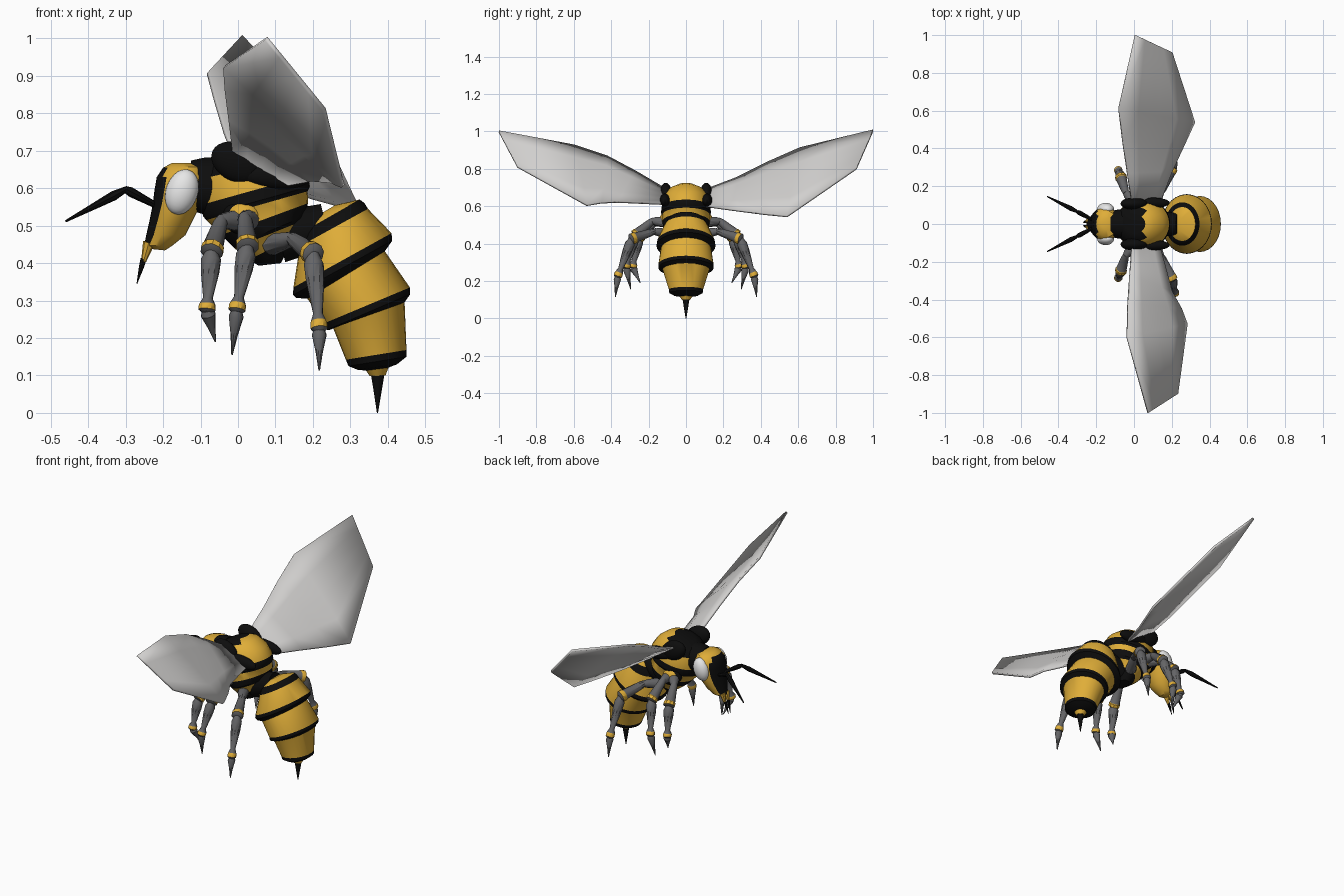
import bpy, bmesh, math
from mathutils import Vector, Matrix

if "Cube" in bpy.data.objects:
    bpy.data.objects.remove(bpy.data.objects["Cube"])


def material(name, r, g, b):
    m = bpy.data.materials.new(name)
    m.diffuse_color = (r, g, b, 1)
    m.use_nodes = True
    m.node_tree.nodes["Principled BSDF"].inputs["Base Color"].default_value = m.diffuse_color
    return m


MATS = [material("yellow", 0.74, 0.42, 0.04), material("black", 0.004, 0.004, 0.004),
        material("leg_grey", 0.13, 0.13, 0.135), material("wing_grey", 0.64, 0.63, 0.62),
        material("eye_white", 0.85, 0.85, 0.85)]
Y, K, G, W, E = range(5)


def finish(name, bm, angle=35):
    bmesh.ops.recalc_face_normals(bm, faces=bm.faces)
    me = bpy.data.meshes.new(name)
    bm.to_mesh(me)
    bm.free()
    for m in MATS:
        me.materials.append(m)
    me.shade_smooth()
    me.set_sharp_from_angle(angle=math.radians(angle))
    ob = bpy.data.objects.new(name, me)
    bpy.context.collection.objects.link(ob)
    return ob


def loft(name, rings, cols, n=28, rule=None, angle=35):
    """Skin rings given as (centre, u axis, v axis); one colour per section, caps take end colours."""
    bm = bmesh.new()
    loops = []
    for c, u, v in rings:
        loops.append([bm.verts.new(c + u * math.cos(2 * math.pi * i / n) + v * math.sin(2 * math.pi * i / n))
                      for i in range(n)])
    for a, b, col in zip(loops, loops[1:], cols):
        for i in range(n):
            j = (i + 1) % n
            bm.faces.new((a[i], a[j], b[j], b[i])).material_index = col
    bm.faces.new(loops[0]).material_index = cols[0]
    bm.faces.new(loops[-1]).material_index = cols[-1]
    bmesh.ops.recalc_face_normals(bm, faces=bm.faces)
    bm.normal_update()
    if rule:
        for f in bm.faces:
            f.material_index = rule(f)
    return finish(name, bm, angle)


def body(name, table, cols, **kw):
    """Rings given by their two ends in the side plane and a half width."""
    rings = [(Vector(((a + c) / 2, 0, (b + d) / 2)), Vector(((c - a) / 2, 0, (d - b) / 2)), Vector((0, h, 0)))
             for a, b, c, d, h in table]
    return loft(name, rings, cols, **kw)


def bone(name, a, b, profile, cols, n=10):
    """Turned part from a to b; profile holds (fraction, radius)."""
    a, b = Vector(a), Vector(b)
    d = b - a
    u = d.orthogonal().normalized()
    v = d.normalized().cross(u)
    return loft(name, [(a + d * t, u * r, v * r) for t, r in profile], cols, n=n)


def blob(name, loc, scale, tilt, col):
    """Ellipsoid tilted in the side plane."""
    bm = bmesh.new()
    mat = Matrix.Translation(loc) @ Matrix.Rotation(math.radians(tilt), 4, 'Y') @ Matrix.Diagonal((*scale, 1))
    bmesh.ops.create_uvsphere(bm, u_segments=24, v_segments=14, radius=1, matrix=mat)
    for f in bm.faces:
        f.material_index = col
    return finish(name, bm)


# Abdomen: stepped cones with black bands at the rims
body("abdomen", [
    (.20, .52, .26, .555, .04), (.185, .49, .325, .57, .09), (.172, .47, .338, .56, .105),
    (.165, .445, .347, .545, .115),
    (.148, .335, .410, .480, .155), (.147, .315, .412, .460, .158), (.156, .307, .398, .440, .148),
    (.185, .305, .392, .432, .135),
    (.232, .240, .459, .335, .148), (.238, .222, .460, .317, .148), (.246, .222, .450, .303, .138),
    (.254, .227, .445, .295, .125),
    (.288, .142, .450, .168, .092), (.295, .125, .450, .150, .090), (.320, .115, .425, .130, .065),
    (.342, .113, .402, .121, .034), (.352, .098, .394, .100, .022), (.358, .098, .388, .100, .016)],
    [Y, K, K, Y, K, K, K, Y, K, K, K, Y, K, K, K, Y, Y])
body("stinger", [(.355, .102, .391, .102, .019), (.362, .06, .384, .06, .012), (.371, 0, .374, 0, .002)], [K, K], n=14)

# Thorax with tilted bands and a black front collar
body("thorax", [
    (-.05, .685, .06, .725, .05), (-.08, .665, .105, .715, .09), (-.10, .625, .155, .68, .12),
    (-.10, .555, .187, .635, .13), (-.093, .525, .192, .605, .134), (-.085, .515, .186, .592, .127),
    (-.045, .475, .187, .56, .127), (-.015, .445, .178, .525, .12), (-.01, .44, .165, .51, .11),
    (.03, .41, .145, .465, .09), (.055, .393, .115, .40, .05)],
    [Y, Y, Y, K, K, Y, K, K, Y, K],
    rule=lambda f: K if f.calc_center_median().x < .05 and f.calc_center_median().z > .64 else f.material_index)
bone("neck", (-.13, 0, .61), (-.065, 0, .605), [(0, .065), (.5, .075), (1, .08)], [K, K], n=20)
bone("waist", (.11, 0, .47), (.235, 0, .50), [(0, .07), (1, .06)], [K], n=20)

# Head: teardrop with a black face
body("head", [
    (-.175, .668, -.115, .668, .03), (-.20, .655, -.088, .657, .068), (-.217, .63, -.078, .63, .088),
    (-.223, .595, -.083, .595, .096), (-.228, .555, -.10, .555, .09), (-.236, .515, -.12, .515, .077),
    (-.245, .475, -.14, .475, .056), (-.251, .447, -.175, .447, .04), (-.235, .438, -.195, .434, .02)],
    [Y] * 8, rule=lambda f: K if f.normal.x < -.72 and f.calc_center_median().z < .645 else Y)

for s, side in ((-1, "right"), (1, "left")):
    # Eyes, feelers and mouthparts
    blob("eye_" + side, (-.15, s * .078, .59), (.043, .034, .062), 18, E)
    root, knee, tip = (-.215, s * .02, .552), (-.30, s * .065, .597), (-.46, s * .146, .512)
    bone("feeler_base_" + side, root, knee, [(0, .008), (.85, .013), (1, .009)], [K, K], 8)
    bone("feeler_tip_" + side, knee, tip, [(-.03, .007), (.2, .013), (1, .003)], [K, K], 8)
    bone("mandible_" + side, (-.238, s * .018, .455), (-.252, s * .014, .405), [(0, .016), (1, .007)], [Y], 8)
    bone("fang_" + side, (-.252, s * .014, .412), (-.27, s * .008, .345), [(0, .008), (.3, .007), (1, .001)], [K, K], 8)

    # Wing mounts and leg sockets
    blob("wing_mount_" + side, (0, s * .108, .668), (.075, .032, .052), 25, K)
    blob("wing_mount_rear_" + side, (.095, s * .112, .632), (.095, .028, .034), 5, K)
    blob("socket_rim_" + side, (.015, s * .10, .525), (.056, .034, .05), 0, K)
    blob("socket_" + side, (.015, s * .108, .525), (.045, .036, .04), 0, Y)

    # Legs: hip, thigh, shin and claw with yellow rings at the joints
    legs = {
        "front": [(.0, .11, .515), (-.045, .17, .512), (-.07, .25, .432), (-.083, .285, .275), (-.06, .245, .19)],
        "middle": [(.03, .11, .515), (.018, .18, .52), (.025, .27, .445), (-.003, .32, .275), (-.016, .295, .155)],
        "rear": [(.09, .08, .45), (.145, .17, .465), (.20, .29, .425), (.217, .365, .225), (.217, .378, .113)]}
    for nm, pts in legs.items():
        p = [(x, s * y, z) for x, y, z in pts]
        tag = nm + "_" + side
        bone("hip_" + tag, p[0], p[1], [(0, .03), (.8, .022), (1.1, .014)], [G, G])
        bone("thigh_" + tag, p[1], p[2], [(-.1, .014), (.1, .02), (.85, .028), (.88, .031), (1.02, .031), (1.08, .018)],
             [G, G, Y, Y, G])
        bone("shin_" + tag, p[2], p[3], [(0, .016), (.14, .027), (.35, .025), (.8, .013), (.9, .021), (.93, .023),
             (1.0, .023), (1.04, .014)], [G, G, G, G, Y, Y, G])
        bone("claw_" + tag, p[3], p[4], [(0, .014), (.15, .02), (.55, .010), (1, .002)], [G, G, G])

# Wings: leading and trailing edge points from root to tip
wings = {
    "right": [((-.01, -.10, .685), (.13, -.10, .61)), ((-.022, -.27, .785), (.20, -.36, .622)),
              ((-.032, -.42, .865), (.25, -.45, .618)),
              ((-.036, -.60, .925), (.28, -.53, .605)), ((.075, -1.0, 1.0), (.23, -.90, .81))],
    "left": [((-.01, .10, .685), (.13, .10, .60)), ((-.035, .27, .75), (.20, .28, .575)),
             ((-.06, .44, .835), (.265, .42, .557)),
             ((-.08, .61, .91), (.32, .54, .545)), ((.008, 1.0, 1.005), (.20, .91, .80))]}
for side, stations in wings.items():
    bm = bmesh.new()
    rows = []
    for i, (a, b) in enumerate(stations):
        a, b = Vector(a), Vector(b)
        bulge = (0, .012, .015, .012, 0)[i]
        rows.append([bm.verts.new(a.lerp(b, t) + Vector((0, 0, bulge * math.sin(math.pi * t))))
                     for t in (0, .25, .5, .75, 1)])
    for r, q in zip(rows, rows[1:]):
        for i in range(4):
            bm.faces.new((r[i], r[i + 1], q[i + 1], q[i])).material_index = W
    ob = finish("wing_" + side, bm, 40)
    mod = ob.modifiers.new("thickness", 'SOLIDIFY')
    mod.thickness = .012
    mod.offset = 0
